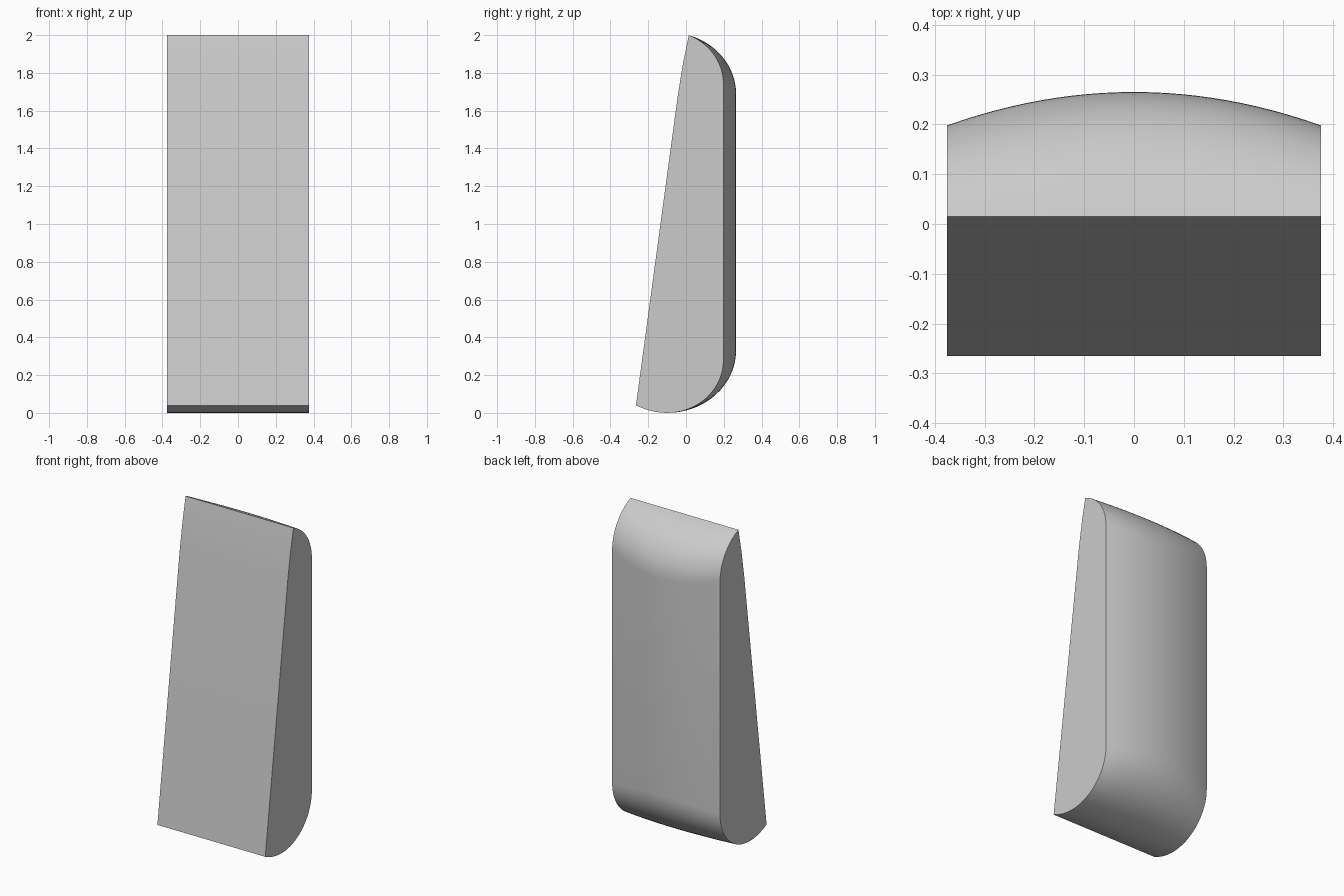
import bpy
import bmesh
from math import asin, cos, sin, pi, radians

default = bpy.data.objects.get("Cube")
if default:
    bpy.data.objects.remove(default, do_unlink=True)

HALF_WIDTH = 0.375
COLUMNS = 24
ARC_STEPS = 16
AXIS_Y = -0.1        # shared centre line of the rounded ends
FRONT_TOP = (0.015, 2.0)
FRONT_KNEE = (-0.042, 1.69)
FRONT_BOTTOM = (-0.265, 0.04)


def section(x):
    """Closed (y, z) outline of the body at one position across its width."""
    t = (x / HALF_WIDTH) ** 2
    depth = 0.365 - 0.067 * t      # bowed back
    rise = 0.33 - 0.05 * t         # height of the rounded ends
    upper = 1.69 + 0.05 * t
    points = [FRONT_TOP, (-0.016, 1.85), FRONT_KNEE, FRONT_BOTTOM]
    # Underside in front of its lowest line
    for i in range(1, 5):
        y = FRONT_BOTTOM[0] + (AXIS_Y - FRONT_BOTTOM[0]) * i / 5
        points.append((y, FRONT_BOTTOM[1] * ((y - AXIS_Y) / 0.165) ** 2))
    # Lower rounded corner
    for i in range(ARC_STEPS + 1):
        a = pi / 2 * i / ARC_STEPS
        points.append((AXIS_Y + depth * sin(a), rise * (1 - cos(a))))
    # Upper rounded corner, ending at the front top edge
    end = asin((FRONT_TOP[0] - AXIS_Y) / depth)
    scale = (2.0 - upper) / cos(end)
    for i in range(ARC_STEPS):
        a = pi / 2 + (end - pi / 2) * i / ARC_STEPS
        points.append((AXIS_Y + depth * sin(a), upper + scale * cos(a)))
    return points


# Wedge body: sections lofted from side to side
bm = bmesh.new()
rings = []
for c in range(COLUMNS + 1):
    x = HALF_WIDTH * (2 * c / COLUMNS - 1)
    rings.append([bm.verts.new((x, y, z)) for y, z in section(x)])
for a, b in zip(rings, rings[1:]):
    for i in range(len(a)):
        j = (i + 1) % len(a)
        bm.faces.new((a[i], a[j], b[j], b[i]))
bm.faces.new(rings[0])
bm.faces.new(rings[-1])
bmesh.ops.recalc_face_normals(bm, faces=bm.faces)

mesh = bpy.data.meshes.new("wedge_body")
bm.to_mesh(mesh)
bm.free()
body = bpy.data.objects.new("wedge_body", mesh)
bpy.context.collection.objects.link(body)

# Plain grey finish
grey = bpy.data.materials.new("light_grey")
grey.use_nodes = True
colour = (0.6, 0.6, 0.6, 1.0)
grey.diffuse_color = colour
grey.node_tree.nodes["Principled BSDF"].inputs["Base Color"].default_value = colour
mesh.materials.append(grey)

bpy.ops.object.select_all(action='DESELECT')
body.select_set(True)
bpy.context.view_layer.objects.active = body
bpy.ops.object.shade_smooth_by_angle(angle=radians(30))
